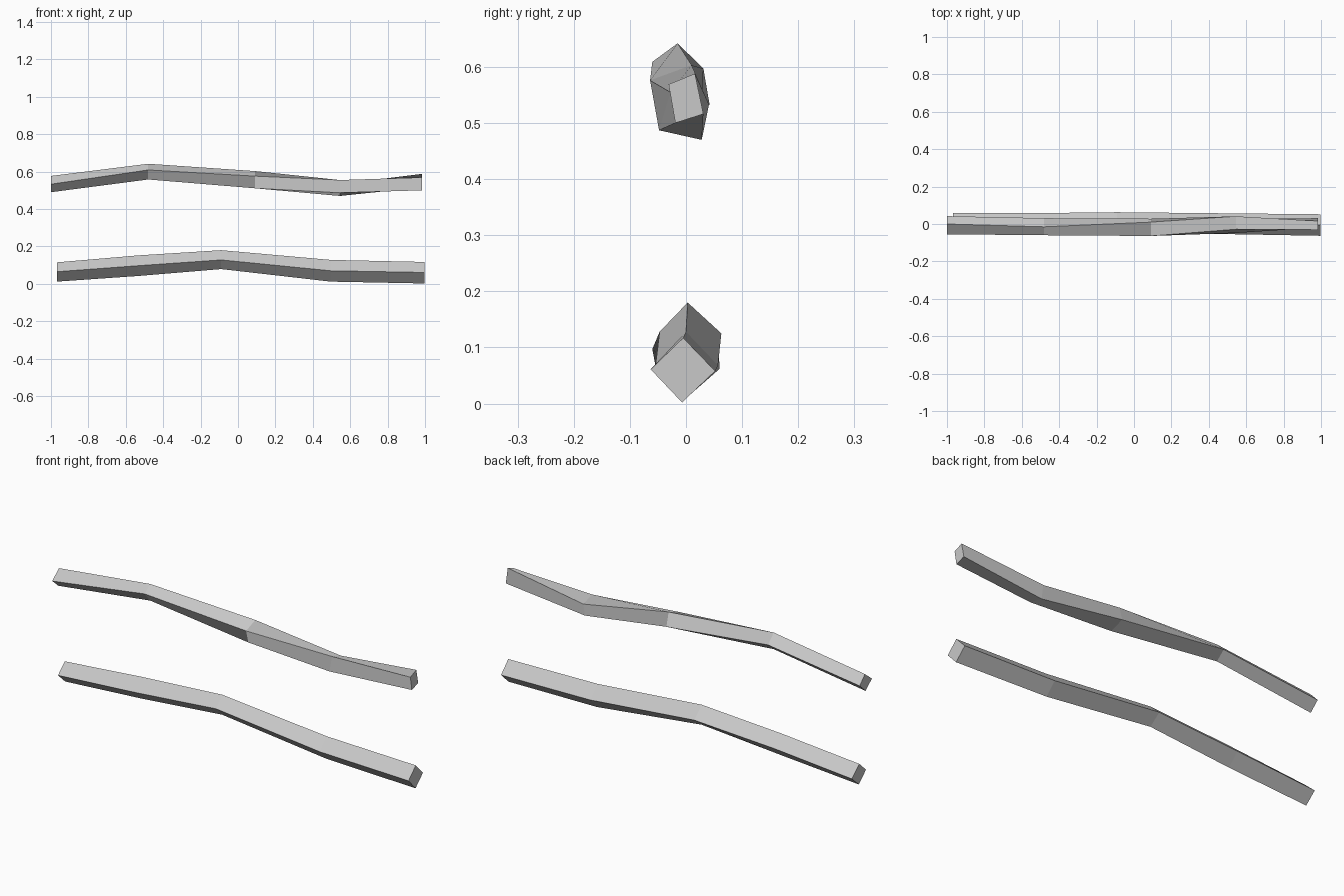
import bpy
import bmesh

grey = bpy.data.materials.new("plain grey")
grey.diffuse_color = (0.58, 0.58, 0.58, 1)


def loft_rail(name, stations):
    """Skin four-sided cross-sections; each is x, then (y, z) of top, front, bottom, back."""
    bm = bmesh.new()
    rings = [[bm.verts.new((x, y, z)) for y, z in ring] for x, *ring in stations]
    for a, b in zip(rings, rings[1:]):
        for i in range(4):
            j = (i + 1) % 4
            bm.faces.new((a[i], a[j], b[j], b[i]))
    bm.faces.new(rings[0])
    bm.faces.new(rings[-1])
    bmesh.ops.recalc_face_normals(bm, faces=bm.faces)
    mesh = bpy.data.meshes.new(name)
    bm.to_mesh(mesh)
    bm.free()
    mesh.materials.append(grey)
    bpy.context.collection.objects.link(bpy.data.objects.new(name, mesh))


# Lower rail: diamond section that rises to a bend near the middle
loft_rail("lower_rail", [
    (-0.968, (0.0, 0.115), (-0.054, 0.065), (0.003, 0.012), (0.060, 0.062)),
    (-0.535, (0.0, 0.152), (-0.060, 0.097), (0.0, 0.042), (0.058, 0.098)),
    (-0.09, (0.003, 0.180), (-0.047, 0.128), (0.003, 0.079), (0.063, 0.125)),
    (0.495, (0.0, 0.128), (-0.054, 0.070), (0.003, 0.012), (0.057, 0.068)),
    (0.997, (-0.005, 0.117), (-0.063, 0.061), (-0.007, 0.002), (0.052, 0.058)),
])

# Upper rail: wavy and twisting along its length
loft_rail("upper_rail", [
    (-1.0, (0.0, 0.577), (-0.055, 0.533), (-0.005, 0.490), (0.042, 0.533)),
    (-0.48, (-0.015, 0.642), (-0.060, 0.609), (-0.015, 0.558), (0.031, 0.597)),
    (0.09, (0.010, 0.603), (-0.064, 0.576), (-0.046, 0.511), (0.028, 0.535)),
    (0.545, (0.041, 0.533), (-0.028, 0.555), (-0.048, 0.487), (0.028, 0.470)),
    (0.985, (0.016, 0.588), (-0.031, 0.569), (-0.019, 0.500), (0.031, 0.516)),
])
